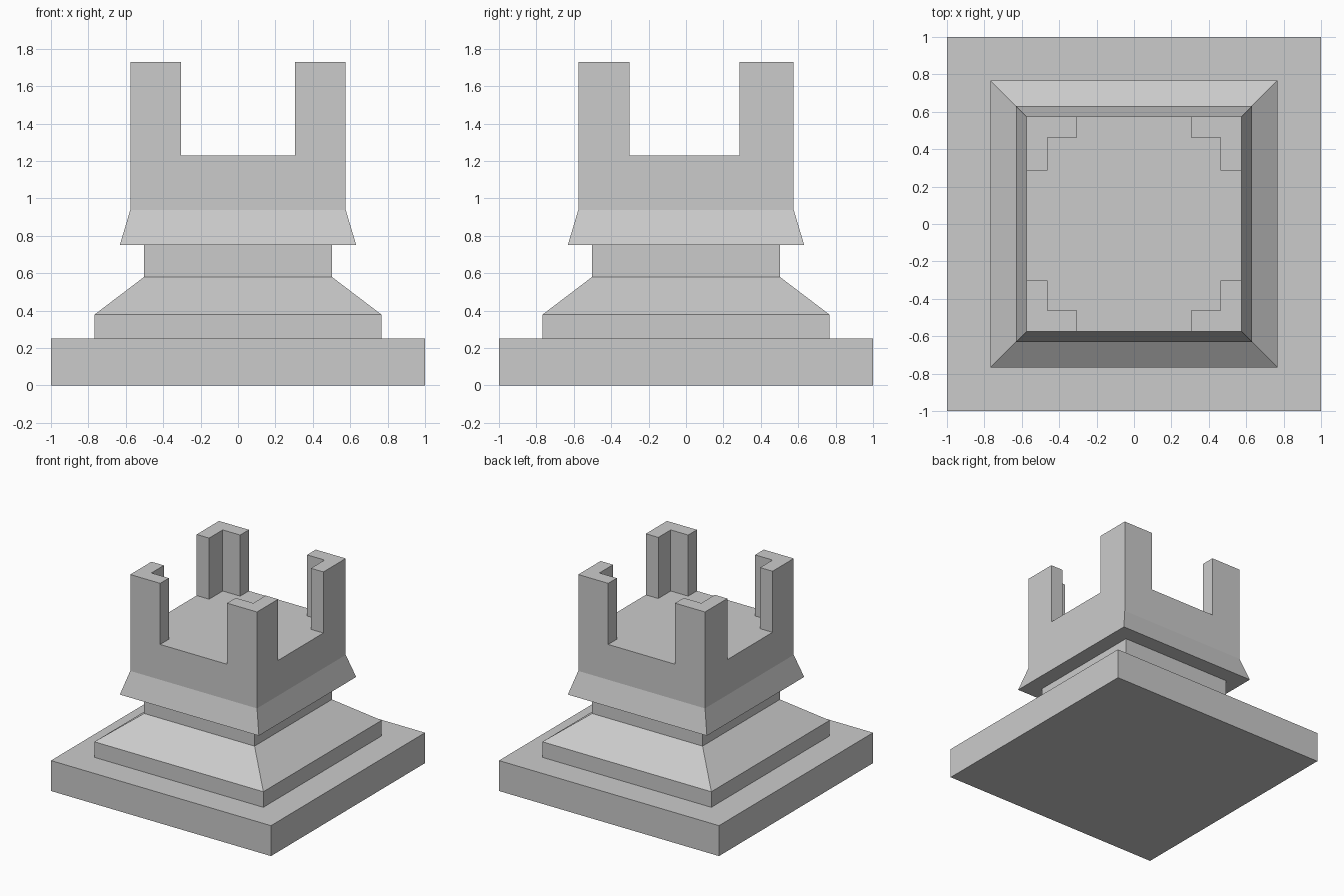
import bpy
import bmesh

if "Cube" in bpy.data.objects:
    bpy.data.objects.remove(bpy.data.objects["Cube"])


def make_solid(name, rings):
    """Solid skinned through stacked rings of points with matching counts."""
    bm = bmesh.new()
    loops = [[bm.verts.new(p) for p in ring] for ring in rings]
    n = len(loops[0])
    bm.faces.new(loops[0])
    bm.faces.new(loops[-1])
    for low, high in zip(loops, loops[1:]):
        for i in range(n):
            j = (i + 1) % n
            bm.faces.new((low[i], low[j], high[j], high[i]))
    bmesh.ops.recalc_face_normals(bm, faces=bm.faces)
    mesh = bpy.data.meshes.new(name)
    bm.to_mesh(mesh)
    bm.free()
    obj = bpy.data.objects.new(name, mesh)
    bpy.context.collection.objects.link(obj)
    return obj


def square(half, z):
    return [(-half, -half, z), (half, -half, z), (half, half, z), (-half, half, z)]


# Square tiers as (half width, height) profiles
tiers = {
    "plinth": [(1.0, 0.0), (1.0, 0.25)],
    "sloped_foot": [(0.768, 0.25), (0.768, 0.378), (0.502, 0.58)],
    "neck": [(0.502, 0.58), (0.502, 0.75)],
    "flared_capital": [(0.632, 0.75), (0.576, 0.938), (0.576, 1.228)],
}
for name, profile in tiers.items():
    make_solid(name, [square(half, z) for half, z in profile])

# L-shaped corner posts; the gap is slightly narrower toward the front
OUTER, INNER, END_X = 0.576, 0.463, 0.304
for y_name, sy, end_y in (("front", -1, 0.301), ("back", 1, 0.286)):
    for x_name, sx in (("left", -1), ("right", 1)):
        outline = [(OUTER, OUTER), (END_X, OUTER), (END_X, INNER),
                   (INNER, INNER), (INNER, end_y), (OUTER, end_y)]
        make_solid(f"{y_name}_{x_name}_post",
                   [[(sx * x, sy * y, z) for x, y in outline] for z in (1.228, 1.73)])
